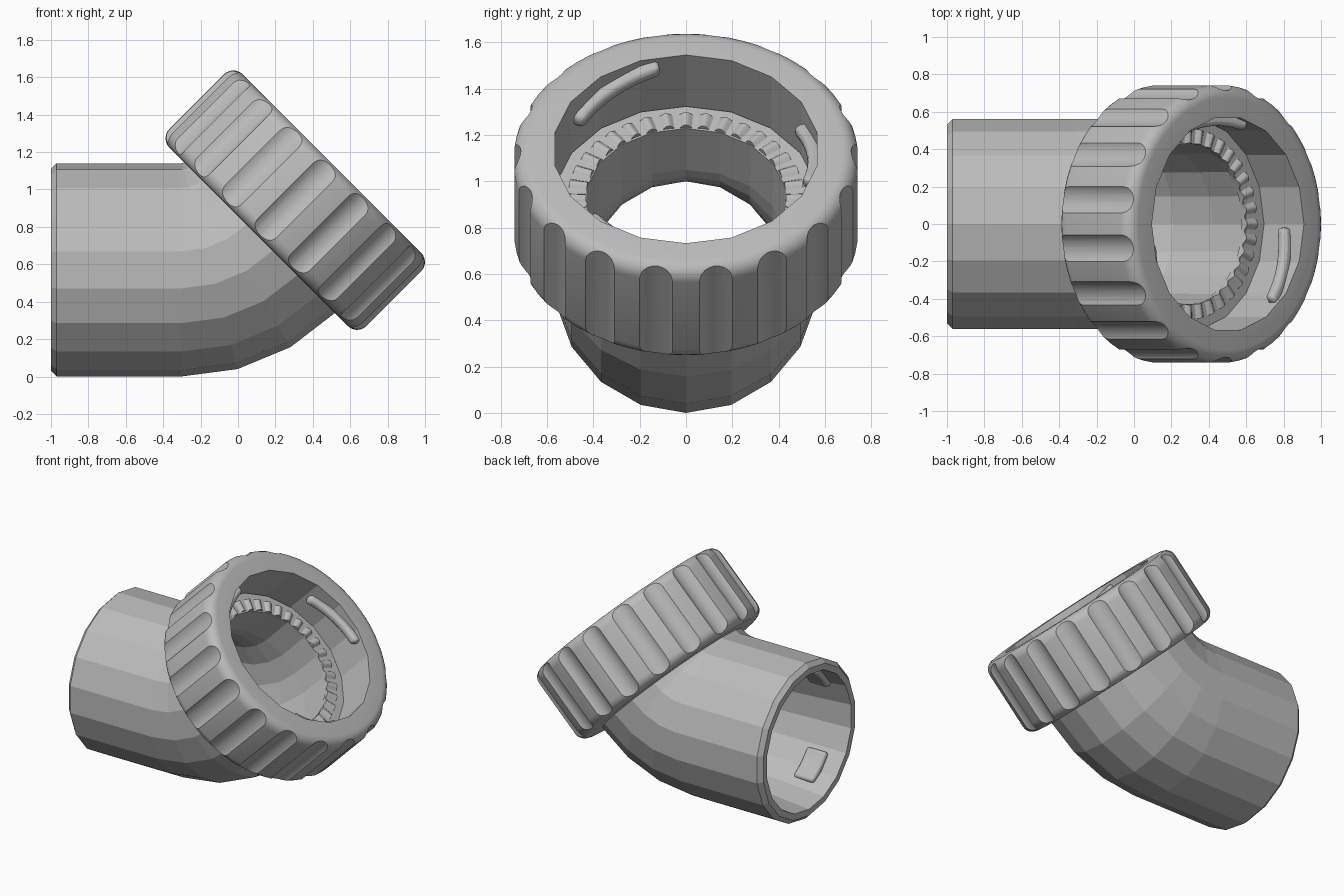
import bpy
import bmesh
from math import sin, cos, pi, radians
from mathutils import Matrix, Vector

if "Cube" in bpy.data.objects:
    bpy.data.objects.remove(bpy.data.objects["Cube"])

grey = bpy.data.materials.new("plain_grey")
grey.use_nodes = True
grey.diffuse_color = (0.5, 0.5, 0.5, 1)
grey.node_tree.nodes["Principled BSDF"].inputs["Base Color"].default_value = (0.5, 0.5, 0.5, 1)

SIDES = 18
STEP = 2 * pi / SIDES
PIPE_Z = 0.57
COLLAR_R, COLLAR_HALF, FILLET = 0.745, 0.277, 0.07
LEDGE = -0.03

# Local frames: axis along z, local -x is the upper side
COLLAR = Matrix.Translation((0.306, 0, 0.943)) @ Matrix.Rotation(radians(45), 4, "Y")
SOCKET = Matrix.Translation((-1, 0, PIPE_Z)) @ Matrix.Rotation(radians(90), 4, "Y")


def polar(r, angle, a):
    return Vector((-r * cos(angle), -r * sin(angle), a))


def ring(r, a, n=SIDES):
    return [polar(r, 2 * pi * i / n, a) for i in range(n)]


def loft(name, sections, loop=False, frame=None):
    """Skin closed sections; either cap the ends or join last to first."""
    bm = bmesh.new()
    rows = [[bm.verts.new(p) for p in s] for s in sections]
    pairs = list(zip(rows, rows[1:]))
    if loop:
        pairs.append((rows[-1], rows[0]))
    else:
        bm.faces.new(rows[0])
        bm.faces.new(rows[-1])
    for lo, hi in pairs:
        n = len(lo)
        for i in range(n):
            j = (i + 1) % n
            bm.faces.new((lo[i], lo[j], hi[j], hi[i]))
    bmesh.ops.recalc_face_normals(bm, faces=bm.faces)
    mesh = bpy.data.meshes.new(name)
    bm.to_mesh(mesh)
    bm.free()
    mesh.materials.append(grey)
    obj = bpy.data.objects.new(name, mesh)
    bpy.context.collection.objects.link(obj)
    if frame:
        obj.matrix_world = frame
    return obj


def select(obj):
    bpy.ops.object.select_all(action="DESELECT")
    obj.select_set(True)
    bpy.context.view_layer.objects.active = obj


def cut(target, cutter):
    select(target)
    mod = target.modifiers.new("cut", "BOOLEAN")
    mod.operation, mod.solver, mod.object = "DIFFERENCE", "EXACT", cutter
    bpy.ops.object.modifier_apply(modifier=mod.name)
    bpy.data.objects.remove(cutter)


def smooth(obj, degrees):
    select(obj)
    bpy.ops.object.shade_smooth_by_angle(angle=radians(degrees))


def curved_bar(name, frame, start, end, a0, a1, width, r_out, r_in, soft):
    """Bar following the inside of a round wall, with a helical rise."""
    sections = []
    for i in range(9):
        t = i / 8
        angle, a = start + (end - start) * t, a0 + (a1 - a0) * t
        sections.append([polar(r, angle, a + s * width / 2)
                         for r, s in ((r_out, -1), (r_in, -1), (r_in, 1), (r_out, 1))])
    obj = loft(name, sections, frame=frame)
    mod = obj.modifiers.new("soft_edges", "BEVEL")
    mod.width, mod.segments, mod.limit_method = soft, 3, "ANGLE"
    smooth(obj, 35)


# Elbow pipe: outer skin out to the collar, inner skin back to the socket
BEND_X, BEND_R = -0.305, 0.6


def pipe_ring(r, x=None, turn=0, extra=0):
    t = radians(turn)
    if x is None:
        mid = Vector((BEND_X + BEND_R * sin(t) + extra * cos(t), 0,
                      PIPE_Z + BEND_R * (1 - cos(t)) + extra * sin(t)))
    else:
        mid = Vector((x, 0, PIPE_Z))
    up, side = Vector((-sin(t), 0, cos(t))), Vector((0, 1, 0))
    return [mid + r * (cos(i * STEP) * up + sin(i * STEP) * side) for i in range(SIDES)]


INSERT = COLLAR_HALF + LEDGE
outer = [pipe_ring(0.54, x=-1), pipe_ring(PIPE_Z, x=-0.97)]
outer += [pipe_ring(PIPE_Z, turn=t) for t in (0, 15, 30, 45)]
outer.append(pipe_ring(PIPE_Z, turn=45, extra=INSERT))
inner = [pipe_ring(0.435, turn=45, extra=INSERT)]
inner += [pipe_ring(0.43, turn=t) for t in (45, 30, 15, 0)]
inner.append(pipe_ring(0.495, x=-1))
loft("elbow_pipe", outer + inner, loop=True)

# Collar: rounded drum, bored out and fluted for grip
profile = []
for k in range(7):
    b = pi / 2 * k / 6
    profile.append((COLLAR_R - FILLET * (1 - sin(b)), COLLAR_HALF - FILLET * (1 - cos(b))))
rows = [(r, -a) for r, a in profile] + [(r, a) for r, a in reversed(profile)]
collar = loft("grip_collar", [ring(r, a, 72) for r, a in rows])
cut(collar, loft("bore", [ring(0.5, -1), ring(0.5, 1)]))
cut(collar, loft("recess", [ring(0.575, -0.1), ring(0.575, 1)]))
for i in range(SIDES):
    centre = polar(0.82, (i + 0.5) * STEP, 0)
    cut(collar, loft("flute", [[p + centre for p in ring(0.107, a, 32)] for a in (-0.5, 0.5)]))
collar.matrix_world = COLLAR
smooth(collar, 18)

# Ring of wavy locking teeth on the ledge inside the collar
TEETH, FINE = 36, 8
sections = []
for i in range(TEETH * FINE):
    angle = 2 * pi * i / (TEETH * FINE)
    top = LEDGE + 0.012 * (1 + cos(TEETH * angle))
    sections.append([polar(r, angle, a) for r, a in
                     ((0.51, LEDGE - 0.02), (0.432, LEDGE - 0.02), (0.432, top), (0.51, top))])
smooth(loft("locking_teeth", sections, loop=True, frame=COLLAR), 50)

# Three helical rails inside the collar
for i in range(3):
    turn = i * 2 * pi / 3
    curved_bar(f"collar_rail_{i + 1}", COLLAR, radians(12) + turn, radians(58) + turn,
               0.23, 0.145, 0.065, 0.59, 0.525, 0.024)

# Four bayonet tabs inside the socket
for i in range(4):
    mid = radians(48 + 90 * i)
    curved_bar(f"socket_tab_{i + 1}", SOCKET, mid - 0.25, mid + 0.25,
               0.2, 0.2, 0.16, 0.51, 0.445, 0.02)
